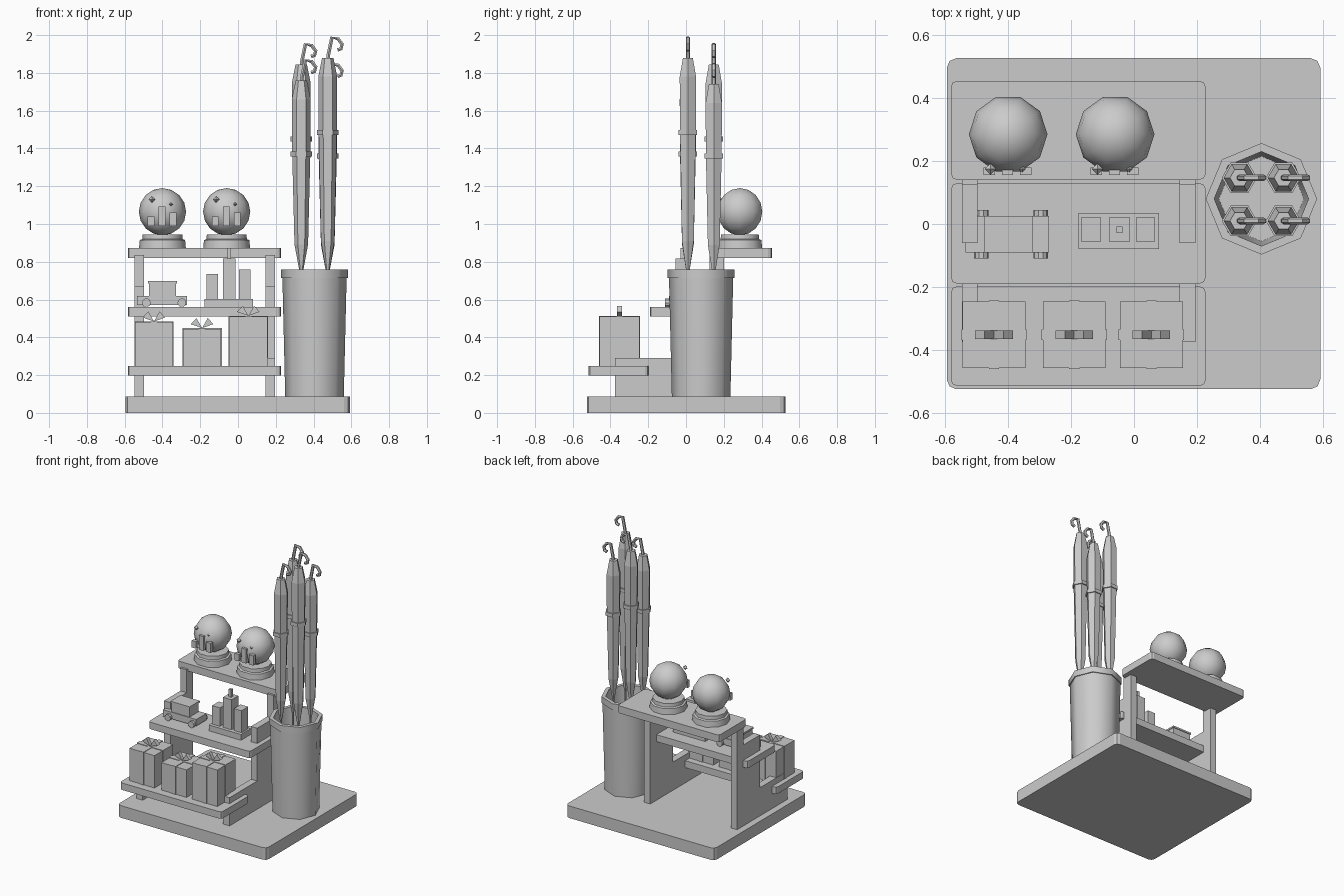
import bpy, bmesh, math
from mathutils import Vector

if "Cube" in bpy.data.objects:
    bpy.data.objects.remove(bpy.data.objects["Cube"])


def finish(name, bm, smooth=None):
    bmesh.ops.remove_doubles(bm, verts=bm.verts, dist=1e-5)
    bmesh.ops.recalc_face_normals(bm, faces=bm.faces)
    me = bpy.data.meshes.new(name)
    bm.to_mesh(me)
    bm.free()
    ob = bpy.data.objects.new(name, me)
    bpy.context.collection.objects.link(ob)
    if smooth:
        bpy.ops.object.select_all(action='DESELECT')
        ob.select_set(True)
        bpy.context.view_layer.objects.active = ob
        bpy.ops.object.shade_smooth_by_angle(angle=math.radians(smooth))
    return ob


def box(name, x0, x1, y0, y1, z0, z1, corner=0):
    """Box from its limits, optionally with rounded vertical corners."""
    bm = bmesh.new()
    bmesh.ops.create_cube(bm, size=1)
    for v in bm.verts:
        v.co = ((x0 + x1) / 2 + v.co.x * (x1 - x0), (y0 + y1) / 2 + v.co.y * (y1 - y0),
                (z0 + z1) / 2 + v.co.z * (z1 - z0))
    if corner:
        up = [e for e in bm.edges if abs(e.verts[0].co.z - e.verts[1].co.z) > 1e-4]
        bmesh.ops.bevel(bm, geom=up, offset=corner, segments=2, profile=0.5, affect='EDGES')
    return finish(name, bm)


def lathe(name, profile, sides, x, y, smooth=None):
    """Revolve (radius, z) points around a vertical axis."""
    bm = bmesh.new()
    rings = [[bm.verts.new((x + r * math.cos(math.tau * i / sides),
                            y + r * math.sin(math.tau * i / sides), z))
              for i in range(sides)] for r, z in profile]
    for a, b in zip(rings, rings[1:]):
        for i in range(sides):
            j = (i + 1) % sides
            bm.faces.new((a[i], a[j], b[j], b[i]))
    return finish(name, bm, smooth)


def prism(name, pts, axis, a, b):
    """Extrude a 2D outline along x (points are y,z) or y (points are x,z)."""
    bm = bmesh.new()
    place = (lambda p, d: (d, p[0], p[1])) if axis == 'x' else (lambda p, d: (p[0], d, p[1]))
    face = bm.faces.new([bm.verts.new(place(p, a)) for p in pts])
    ext = bmesh.ops.extrude_face_region(bm, geom=[face])
    shift = (b - a, 0, 0) if axis == 'x' else (0, b - a, 0)
    bmesh.ops.translate(bm, vec=shift, verts=[g for g in ext['geom'] if isinstance(g, bmesh.types.BMVert)])
    return finish(name, bm)


def tube(name, path, r, sides=6):
    """Tube along a path lying in an xz plane."""
    bm = bmesh.new()
    pts = [Vector(p) for p in path]
    rings = []
    for k, p in enumerate(pts):
        t = (pts[min(k + 1, len(pts) - 1)] - pts[max(k - 1, 0)]).normalized()
        n, w = Vector((0, 1, 0)), t.cross(Vector((0, 1, 0)))
        rings.append([bm.verts.new(p + r * (math.cos(math.tau * i / sides) * n
                                            + math.sin(math.tau * i / sides) * w))
                      for i in range(sides)])
    for a, b in zip(rings, rings[1:]):
        for i in range(sides):
            j = (i + 1) % sides
            bm.faces.new((a[i], a[j], b[j], b[i]))
    bm.faces.new(rings[0])
    bm.faces.new(rings[-1])
    return finish(name, bm)


# base and stepped shelves
box("base", -0.595, 0.592, -0.525, 0.527, 0, 0.087, 0.03)
for name, y0, y1, z0, z1 in (("low", -0.515, -0.198, 0.197, 0.247),
                             ("middle", -0.19, 0.13, 0.51, 0.56),
                             ("top", 0.14, 0.455, 0.82, 0.873)):
    box(name + "_shelf", -0.582, 0.228, y0, y1, z0, z1, 0.02)

# stepped side panels
steps = [(-0.375, 0.08), (0.2, 0.08), (0.2, 0.835), (0.125, 0.835), (0.125, 0.67),
         (-0.06, 0.67), (-0.06, 0.29), (-0.375, 0.29)]
for side, x in (("left", -0.547), ("right", 0.145)):
    prism(side + "_panel", steps, 'x', x, x + 0.05)

# wrapped gifts with ribbons and bows
for cx, top in ((-0.445, 0.48), (-0.19, 0.445), (0.055, 0.51)):
    cy = -0.352
    box("gift", cx - 0.1, cx + 0.1, cy - 0.105, cy + 0.105, 0.245, top)
    box("gift_ribbon", cx - 0.016, cx + 0.016, cy - 0.109, cy + 0.109, 0.245, top + 0.004)
    box("gift_ribbon_cross", cx - 0.104, cx + 0.104, cy - 0.016, cy + 0.016, 0.245, top + 0.004)
    for s in (-1, 1):
        prism("bow_loop", [(cx, top + 0.004), (cx + s * 0.06, top + 0.025), (cx + s * 0.03, top + 0.057)],
              'y', cy - 0.013, cy + 0.013)

# toy car
box("car_body", -0.535, -0.27, -0.09, 0.025, 0.572, 0.62)
box("car_cabin", -0.47, -0.327, -0.085, 0.02, 0.62, 0.685)
box("car_roof", -0.476, -0.322, -0.09, 0.025, 0.685, 0.697)
for x in (-0.485, -0.297):
    for y0 in (-0.11, 0.02):
        ring = [(x + 0.023 * math.cos(math.tau * i / 10), 0.583 + 0.023 * math.sin(math.tau * i / 10))
                for i in range(10)]
        prism("car_wheel", ring, 'y', y0, y0 + 0.025)

# miniature towers
box("tower_plinth", -0.177, 0.08, -0.08, 0.035, 0.56, 0.602)
for x0, x1, z in ((-0.168, -0.105, 0.735), (-0.08, -0.012, 0.818), (0.006, 0.067, 0.76)):
    box("tower", x0, x1, -0.056, 0.02, 0.6, z)
box("tower_spire", -0.056, -0.036, -0.028, -0.008, 0.818, 0.873)

# snow globes with skyline and flakes
for cx in (-0.4, -0.06):
    cy = 0.285
    lathe("globe_foot", [(0, 0.873), (0.124, 0.873), (0.12, 0.915), (0.107, 0.92), (0.105, 0.945), (0, 0.945)],
          10, cx, cy, 40)
    ball = [(0.125 * math.sin(math.pi * k / 8), 1.065 - 0.125 * math.cos(math.pi * k / 8)) for k in range(9)]
    lathe("globe_ball", ball, 10, cx, cy, 60)
    for dx, z in ((-0.06, 1.04), (-0.002, 1.093), (0.056, 1.06)):
        box("globe_building", cx + dx - 0.018, cx + dx + 0.018, 0.155, 0.18, 0.99, z)
    for dx, z, r in ((-0.056, 1.13, 0.018), (0.045, 1.105, 0.011)):
        lathe("globe_flake", [(0, z - r), (r, z), (0, z + r)], 4, cx + dx, 0.175)

# umbrella bin
bx, by = 0.405, 0.08
lathe("bin", [(0, 0.085), (0.155, 0.085), (0.17, 0.715), (0.177, 0.715), (0.177, 0.76), (0.15, 0.76),
              (0.135, 0.12), (0, 0.12)], 8, bx, by, 50)

# folded umbrellas with hooked handles
for x, y, top, band in ((0.335, 0.01, 1.76, 1.37), (0.475, 0.01, 1.88, 1.485),
                        (0.335, 0.147, 1.845, 1.45), (0.475, 0.147, 1.74, 1.36)):
    k = (top - 0.74) / 1.14
    lathe("umbrella_canopy", [(0, 0.12), (0.008, 0.12), (0.008, 0.74), (0.036, 0.74 + 0.17 * k),
                              (0.048, band), (0.05, top - 0.1), (0.03, top), (0, top)], 6, x, y)
    lathe("umbrella_strap", [(0.04, band - 0.013), (0.056, band - 0.013), (0.056, band + 0.013),
                             (0.04, band + 0.013), (0.04, band - 0.013)], 6, x, y)
    hook = [(0, -0.03), (0.004, 0.02), (0.022, 0.107), (0.055, 0.1), (0.076, 0.072), (0.07, 0.048), (0.052, 0.042)]
    tube("umbrella_handle", [(x + px, y, top + pz) for px, pz in hook], 0.011)
